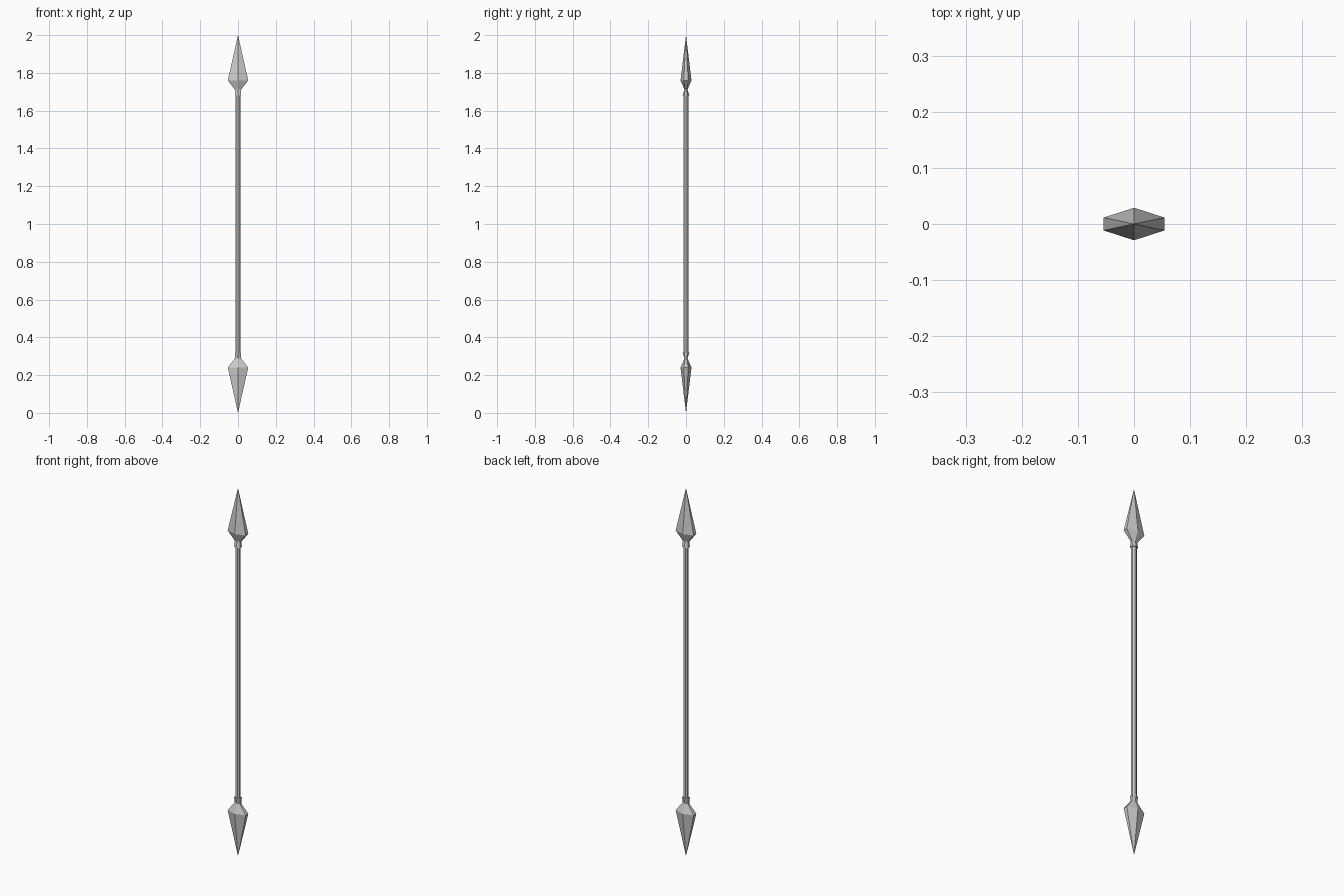
import bpy, bmesh
from math import pi

if "Cube" in bpy.data.objects:
    bpy.data.objects.remove(bpy.data.objects["Cube"])

# (z, half width, side edge half depth, centre ridge half depth)
HEAD = [(1.680, 0.017, 0.009, 0.018),
        (1.712, 0.017, 0.005, 0.008),
        (1.760, 0.054, 0.0115, 0.029)]
TIP = 2.0


def finish(name, bm):
    bmesh.ops.recalc_face_normals(bm, faces=bm.faces)
    me = bpy.data.meshes.new(name)
    bm.to_mesh(me)
    bm.free()
    ob = bpy.data.objects.new(name, me)
    bpy.context.collection.objects.link(ob)
    return ob


def spear_head(name, flip):
    bm = bmesh.new()

    def vert(x, y, z):
        return bm.verts.new((x, y, 2 - z if flip else z))

    # flattened hexagonal rings: socket, neck, widest part of blade
    rings = []
    for z, w, e, d in HEAD:
        pts = [(w, -e), (w, e), (0, d), (-w, e), (-w, -e), (0, -d)]
        rings.append([vert(x, y, z) for x, y in pts])
    for a, b in zip(rings, rings[1:]):
        for i in range(6):
            j = (i + 1) % 6
            bm.faces.new((a[i], a[j], b[j], b[i]))
    bm.faces.new(rings[0])
    # pointed tip
    tip = vert(0, 0, TIP)
    for i in range(6):
        bm.faces.new((rings[-1][i], rings[-1][(i + 1) % 6], tip))
    return finish(name, bm)


spear_head("upper_blade", False)
spear_head("lower_blade", True)

# eight-sided shaft
bpy.ops.mesh.primitive_cylinder_add(vertices=8, radius=0.0138, depth=1.38,
                                    location=(0, 0, 1), rotation=(0, 0, pi / 8))
bpy.context.object.name = "shaft"
